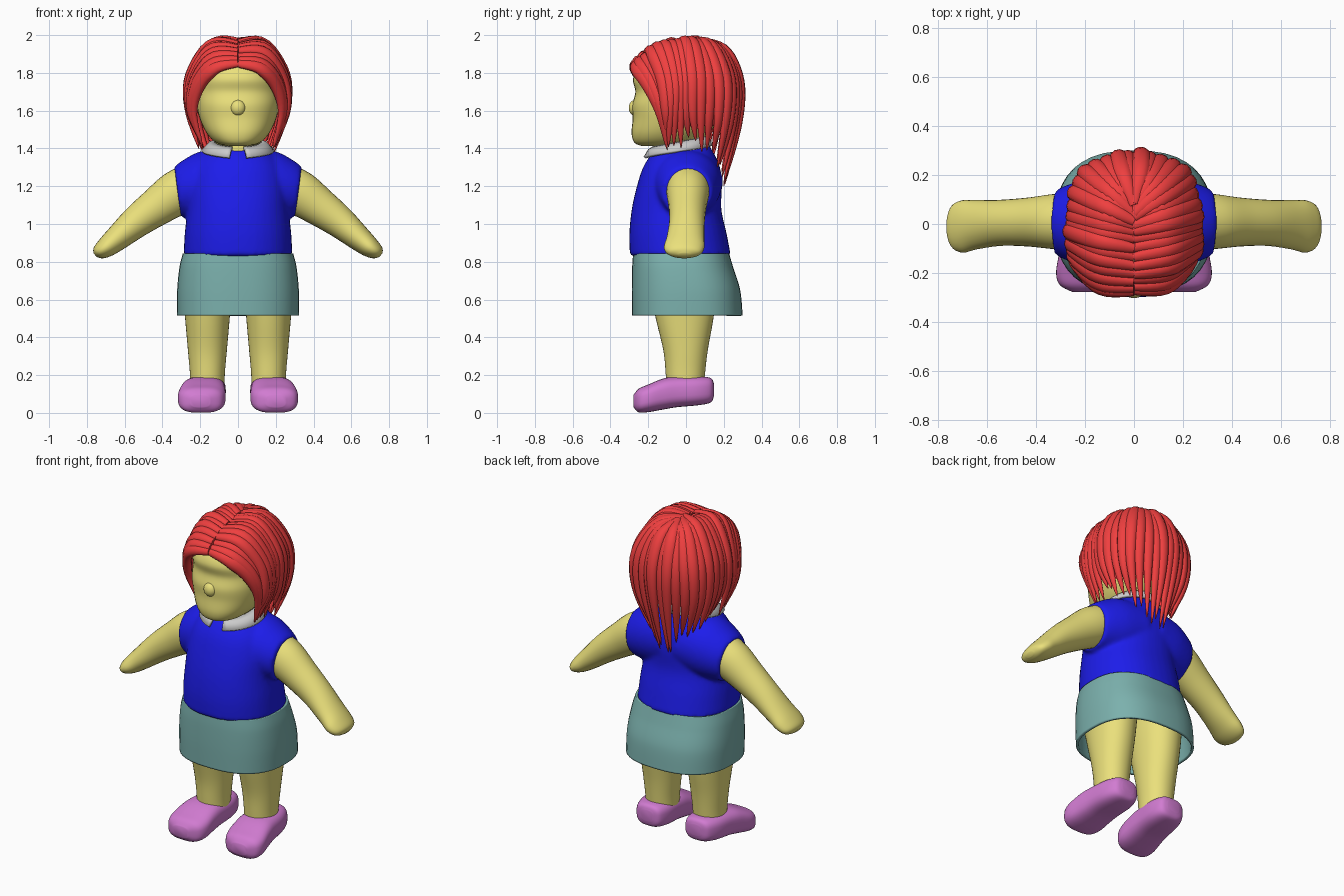
import bpy, bmesh, math, random
from mathutils import Vector

if "Cube" in bpy.data.objects:
    bpy.data.objects.remove(bpy.data.objects["Cube"])

random.seed(4)
X, Y, Z = Vector((1, 0, 0)), Vector((0, 1, 0)), Vector((0, 0, 1))


def material(name, rgb):
    m = bpy.data.materials.new(name)
    m.diffuse_color = (*rgb, 1)
    m.use_nodes = True
    m.node_tree.nodes["Principled BSDF"].inputs["Base Color"].default_value = m.diffuse_color
    return m


SKIN = material("skin", (0.83, 0.75, 0.2))
RED = material("red_hair", (0.87, 0.05, 0.05))
BLUE = material("blue_shirt", (0.012, 0.012, 0.83))
TEAL = material("teal_skirt", (0.2, 0.44, 0.42))
PINK = material("pink_shoes", (0.64, 0.2, 0.64))


def spline(rows, steps):
    """Catmull-Rom interpolation through rows of numbers."""
    out, last = [], len(rows) - 1
    for k in range(steps + 1):
        f = k / steps * last
        i = min(int(f), last - 1)
        t = f - i
        p = [rows[max(0, min(last, i + d))] for d in (-1, 0, 1, 2)]
        out.append([0.5 * (2 * b + (c - a) * t + (2*a - 5*b + 4*c - d) * t * t
                           + (3*b - a - 3*c + d) * t ** 3) for a, b, c, d in zip(*p)])
    return out


def ring(c, u, v, ru, rv, e=2.0, n=40):
    """Superellipse section around c in the plane u, v."""
    pts = []
    for k in range(n):
        a = 2 * math.pi * k / n
        s, t = math.cos(a), math.sin(a)
        pts.append(c + u * math.copysign(abs(s) ** (2 / e), s) * ru
                   + v * math.copysign(abs(t) ** (2 / e), t) * rv)
    return pts


def stack(rows, e=2.2, cx=0.0, steps=28):
    """Horizontal sections from rows (z, half width, front y, back y)."""
    return [ring(Vector((cx, (f + b) / 2, z)), X, Y, rx, (b - f) / 2, e)
            for z, rx, f, b in spline(rows, steps)]


def loft(name, shells, mat=None, caps=True, closed=True, mirror=False):
    bm = bmesh.new()
    for rings in shells:
        vs = [[bm.verts.new(p) for p in r] for r in rings]
        n = len(vs[0])
        for a, b in zip(vs, vs[1:]):
            for k in range(n if closed else n - 1):
                bm.faces.new((a[k], a[(k + 1) % n], b[(k + 1) % n], b[k]))
        if caps:
            bm.faces.new(vs[0])
            bm.faces.new(vs[-1])
    bmesh.ops.recalc_face_normals(bm, faces=bm.faces)
    return finish(name, bm, mat, mirror)


def finish(name, bm, mat, mirror=False):
    me = bpy.data.meshes.new(name)
    bm.to_mesh(me)
    bm.free()
    ob = bpy.data.objects.new(name, me)
    bpy.context.collection.objects.link(ob)
    if mat:
        me.materials.append(mat)
    bpy.ops.object.select_all(action='DESELECT')
    ob.select_set(True)
    bpy.context.view_layer.objects.active = ob
    bpy.ops.object.shade_smooth_by_angle(angle=math.radians(50))
    if mirror:
        ob.modifiers.new("mirror", 'MIRROR').use_mirror_merge = False
    return ob


# Head with a shallow eye hollow, nose and neck
loft("head", [stack([(1.412, .05, -.23, -.05), (1.43, .115, -.272, .05), (1.48, .165, -.288, .12),
                     (1.56, .203, -.282, .18), (1.63, .218, -.284, .215), (1.70, .222, -.268, .23),
                     (1.77, .215, -.28, .23), (1.84, .185, -.24, .21), (1.91, .10, -.14, .14)], 2.3, steps=48)], SKIN)
bm = bmesh.new()
bmesh.ops.create_uvsphere(bm, u_segments=24, v_segments=16, radius=1)
for v in bm.verts:
    v.co = Vector((v.co.x * .04, -.27 + v.co.y * .033, 1.615 + v.co.z * .042))
finish("nose", bm, SKIN)
loft("neck", [stack([(1.3, .12, -.16, .1), (1.4, .12, -.165, .1), (1.52, .12, -.15, .1)])], SKIN)

# Shirt: torso and both sleeves fused into one smooth surface
torso = stack([(.83, .288, -.297, .238), (.95, .282, -.3, .215), (1.08, .268, -.287, .187),
               (1.2, .265, -.26, .19), (1.3, .24, -.227, .18), (1.37, .19, -.182, .15),
               (1.42, .125, -.13, .12)])
shells = [torso]
for s in (1, -1):
    tilt = Vector((s * .13, 0, .99))
    shells.append([ring(Vector((s * x, .005, z)), Y, tilt, ry, rz) for x, z, ry, rz in spline(
        [(.05, 1.225, .19, .18), (.18, 1.205, .18, .18), (.27, 1.185, .155, .155), (.32, 1.17, .132, .135)], 12)])
shirt = loft("shirt", shells, BLUE)
rm = shirt.modifiers.new("fuse", 'REMESH')
rm.mode, rm.voxel_size, rm.use_smooth_shade = 'VOXEL', .012, True
sm = shirt.modifiers.new("soften", 'SMOOTH')
sm.factor, sm.iterations = .5, 6

# Collar: a folded band, open at the front with two pointed flaps
edges = [[], [], []]
for k in range(41):
    a = math.radians(14 + k * 332 / 40)
    f = (1 + math.cos(a)) / 2
    tip = .012 * f ** 8
    for e, (rx, ry, cy, z) in zip(edges, ((.125, .145, -.035, 1.465 - .055 * f),
                                          (.155, .165, -.04, 1.46 - .065 * f),
                                          (.195, .185, -.045, 1.415 - .05 * f - tip))):
        e.append(Vector((rx * math.sin(a), cy - ry * math.cos(a), z)))
collar = loft("collar", [edges], caps=False, closed=False)
collar.modifiers.new("thick", 'SOLIDIFY').thickness = .015

# Arms
perp = Vector((.63, 0, .777))
loft("arms", [[ring(Vector((x, cy, z)), Y, perp, ry, rp, n=28) for x, z, ry, rp, cy in spline(
    [(.22, 1.22, .115, .12, .01), (.32, 1.165, .113, .12, .01), (.43, 1.09, .1, .102, .008),
     (.54, 1.01, .094, .085, .005), (.64, .925, .1, .067, -.003), (.70, .875, .107, .054, -.01),
     (.74, .847, .085, .037, -.01), (.757, .836, .03, .014, -.01)], 40)]], SKIN, mirror=True)

# Skirt: open shell
skirt = loft("skirt", [stack([(.515, .322, -.285, .3), (.65, .322, -.287, .287), (.77, .31, -.285, .25),
                              (.845, .292, -.28, .228)], 2.5)], TEAL, caps=False)
th = skirt.modifiers.new("thick", 'SOLIDIFY')
th.thickness, th.offset = .015, -1

# Legs
loft("legs", [stack([(.08, .09, -.1, .09), (.2, .092, -.107, .1), (.33, .103, -.12, .115),
                     (.5, .118, -.16, .145), (.65, .13, -.19, .16), (.84, .13, -.19, .16)], 2.1, .162)],
     SKIN, mirror=True)

# Shoes: sections from heel to toe (y, centre x, half width, bottom, top)
loft("shoes", [[ring(Vector((cx, y, (a + b) / 2)), X, Z, w, (b - a) / 2, 2.9) for y, cx, w, a, b in spline(
    [(.148, .165, .04, .09, .155), (.13, .167, .08, .055, .185), (.06, .172, .106, .04, .193),
     (-.05, .18, .114, .03, .192), (-.12, .186, .12, .018, .182), (-.2, .193, .125, .004, .15),
     (-.25, .197, .105, .003, .128), (-.278, .2, .05, .03, .095)], 36)]], PINK, mirror=True)

# Scalp under the strands, cut away over the face
bm = bmesh.new()
bmesh.ops.create_uvsphere(bm, u_segments=40, v_segments=28, radius=1)
for v in bm.verts:
    v.co = Vector((v.co.x * .242, .015 + v.co.y * .27, 1.70 + v.co.z * .257))
bmesh.ops.delete(bm, geom=[v for v in bm.verts if v.co.z < 1.5 or (v.co.y < .02 and v.co.z < 1.8)],
                 context='VERTS')
finish("scalp", bm, RED)

# Hair: key strands from front to back, interpolated and swept from the parting
KEYS = [[(.0, -.275, 1.85), (.12, -.265, 1.825), (.205, -.2, 1.73), (.235, -.14, 1.59), (.185, -.1, 1.42)],
        [(.0, -.17, 1.93), (.14, -.14, 1.925), (.24, -.09, 1.77), (.253, -.085, 1.6), (.19, -.09, 1.43)],
        [(.0, -.03, 1.955), (.13, .0, 1.955), (.243, .03, 1.79), (.25, .035, 1.6), (.2, .05, 1.42)],
        [(.0, .04, 1.965), (.10, .13, 1.94), (.19, .205, 1.77), (.195, .205, 1.55), (.12, .16, 1.33)],
        [(.0, .08, 1.965), (.025, .2, 1.915), (.03, .275, 1.75), (.025, .27, 1.53), (.02, .205, 1.22)]]
flat = [[c for p in key for c in p] for key in KEYS]
COUNT, STEPS = 17, 22
strands = []
for side in (1, -1):
    for row in spline(flat, COUNT - 1):
        lift, drop = random.uniform(-.006, .009), random.uniform(-.035, .035)
        pts = [Vector((side * row[i], row[i + 1], row[i + 2])) for i in range(0, 15, 3)]
        pts[-1].z += drop
        path = [Vector(p) for p in spline(pts, STEPS)]
        rings = []
        for k, p in enumerate(path):
            t = k / STEPS
            tan = (path[min(k + 1, STEPS)] - path[max(k - 1, 0)]).normalized()
            out = p - Vector((0, 0, min(p.z, 1.68)))
            out = (out - tan * out.dot(tan)).normalized()
            taper = min(1, .5 + 1.6 * t) * (1 - t ** 3.5) + .05
            rings.append(ring(p + out * lift, tan.cross(out), out, .038 * taper, .029 * taper, n=10))
        strands.append(rings)
loft("hair_strands", strands, RED)
